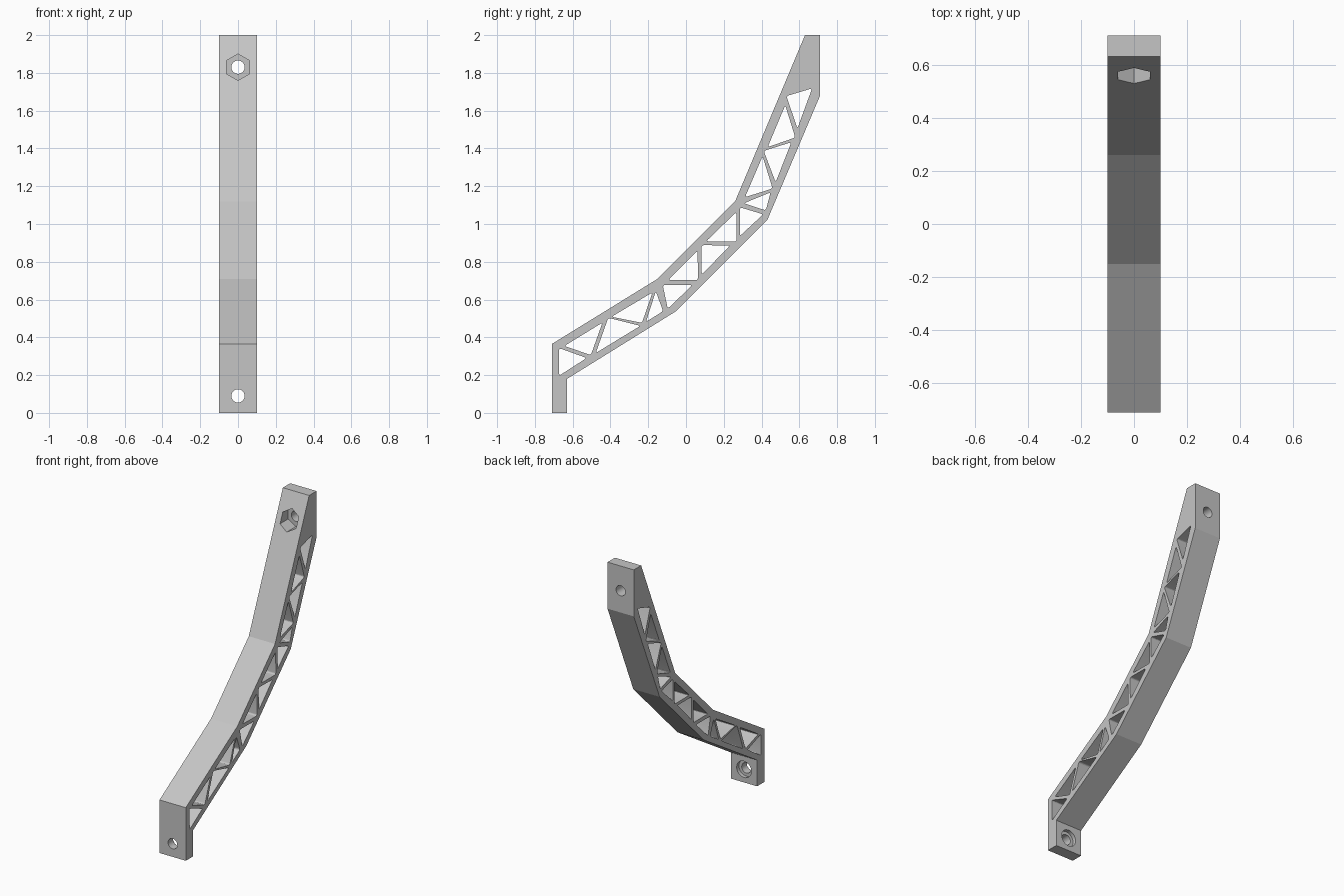
import bpy, bmesh, math
from mathutils import Vector, Matrix

if "Cube" in bpy.data.objects:
    bpy.data.objects.remove(bpy.data.objects["Cube"], do_unlink=True)

HALF_WIDTH = 0.1
grey = bpy.data.materials.new("plain grey")
grey.use_nodes = True
grey.diffuse_color = (0.56, 0.56, 0.56, 1)
grey.node_tree.nodes["Principled BSDF"].inputs["Base Color"].default_value = grey.diffuse_color


def finish(name, bm):
    """Turn a bmesh into a grey object."""
    bmesh.ops.recalc_face_normals(bm, faces=bm.faces)
    mesh = bpy.data.meshes.new(name)
    bm.to_mesh(mesh)
    bm.free()
    mesh.materials.append(grey)
    obj = bpy.data.objects.new(name, mesh)
    bpy.context.collection.objects.link(obj)
    return obj


def add_prism(bm, profile, half):
    """Extrude a side profile of (y, z) points across the width."""
    face = bm.faces.new([bm.verts.new((-half, y, z)) for y, z in profile])
    out = bmesh.ops.extrude_face_region(bm, geom=[face])["geom"]
    verts = [v for v in out if isinstance(v, bmesh.types.BMVert)]
    bmesh.ops.translate(bm, verts=verts, vec=(2 * half, 0, 0))


def rounded(corners, grow=0.004, cut=0.014, steps=5):
    """Triangle profile with softly rounded corners."""
    pts = [Vector(p) for p in corners]
    mid = sum(pts, Vector((0, 0))) / len(pts)
    pts = [p + (p - mid).normalized() * grow for p in pts]
    result = []
    for i, p in enumerate(pts):
        a = p + (pts[i - 1] - p).normalized() * cut
        b = p + (pts[(i + 1) % len(pts)] - p).normalized() * cut
        for k in range(steps + 1):
            t = k / steps
            result.append(a * (1 - t) ** 2 + p * 2 * t * (1 - t) + b * t * t)
    return result


def bore(name, radius, sides, z, y_from, y_to):
    """Cutter running front to back, with a point at the top."""
    bm = bmesh.new()
    place = (Matrix.Translation((0, (y_from + y_to) / 2, z))
             @ Matrix.Rotation(math.pi / 2, 4, "X"))
    bmesh.ops.create_cone(bm, cap_ends=True, segments=sides, radius1=radius,
                          radius2=radius, depth=y_to - y_from, matrix=place)
    return finish(name, bm)


def cut_away(target, cutter):
    """Subtract the cutter and discard it."""
    mod = target.modifiers.new("cut", "BOOLEAN")
    mod.operation = "DIFFERENCE"
    mod.solver = "EXACT"
    mod.object = cutter
    cutter.hide_render = True
    bpy.context.view_layer.objects.active = target
    bpy.ops.object.modifier_apply(modifier=mod.name)
    bpy.data.objects.remove(cutter, do_unlink=True)


# Bent arm with a foot at the bottom and a solid head at the top
outline = [(-.71, 0), (-.63, 0), (-.63, .18), (-.05, .54), (.43, 1.02), (.71, 1.68),
           (.71, 2), (.63, 2), (.26, 1.12), (-.15, .71), (-.71, .365)]
bm = bmesh.new()
add_prism(bm, outline, HALF_WIDTH)
arm = finish("truss_arm", bm)

# Triangular openings that leave the lattice of struts
openings = [
    [(-.67, .34), (-.67, .2), (-.53, .29)],
    [(-.64, .355), (-.445, .475), (-.505, .31)],
    [(-.41, .5), (-.475, .32), (-.245, .46)],
    [(-.39, .51), (-.18, .635), (-.235, .48)],
    [(-.16, .64), (-.21, .485), (-.125, .54)],
    [(-.12, .675), (.03, .675), (-.095, .555)],
    [(-.09, .705), (.06, .705), (.06, .855)],
    [(.085, .885), (.23, .885), (.085, .735)],
    [(.11, .91), (.265, .91), (.265, 1.06)],
    [(.287, 1.085), (.287, .94), (.405, 1.05)],
    [(.31, 1.11), (.445, 1.165), (.42, 1.075)],
    [(.315, 1.145), (.405, 1.355), (.455, 1.19)],
    [(.415, 1.385), (.555, 1.43), (.475, 1.225)],
    [(.435, 1.41), (.525, 1.625), (.575, 1.46)],
    [(.535, 1.675), (.665, 1.715), (.59, 1.51)],
]
bm = bmesh.new()
for corners in openings:
    add_prism(bm, rounded(corners), HALF_WIDTH * 2)
cut_away(arm, finish("opening_cutter", bm))

# Foot: bolt hole with a round recess at the back
cut_away(arm, bore("foot_hole_cutter", 0.035, 48, 0.09, -0.8, -0.5))
cut_away(arm, bore("foot_recess_cutter", 0.056, 48, 0.09, -0.655, -0.5))

# Head: bolt hole with a hexagonal nut pocket at the front
cut_away(arm, bore("head_hole_cutter", 0.035, 48, 1.83, 0.4, 0.8))
cut_away(arm, bore("nut_pocket_cutter", 0.07, 6, 1.83, 0.4, 0.63))

# Smooth the round bores, keep the bends crisp
bpy.ops.object.select_all(action="DESELECT")
arm.select_set(True)
bpy.context.view_layer.objects.active = arm
bpy.ops.object.shade_smooth_by_angle(angle=math.radians(10))
